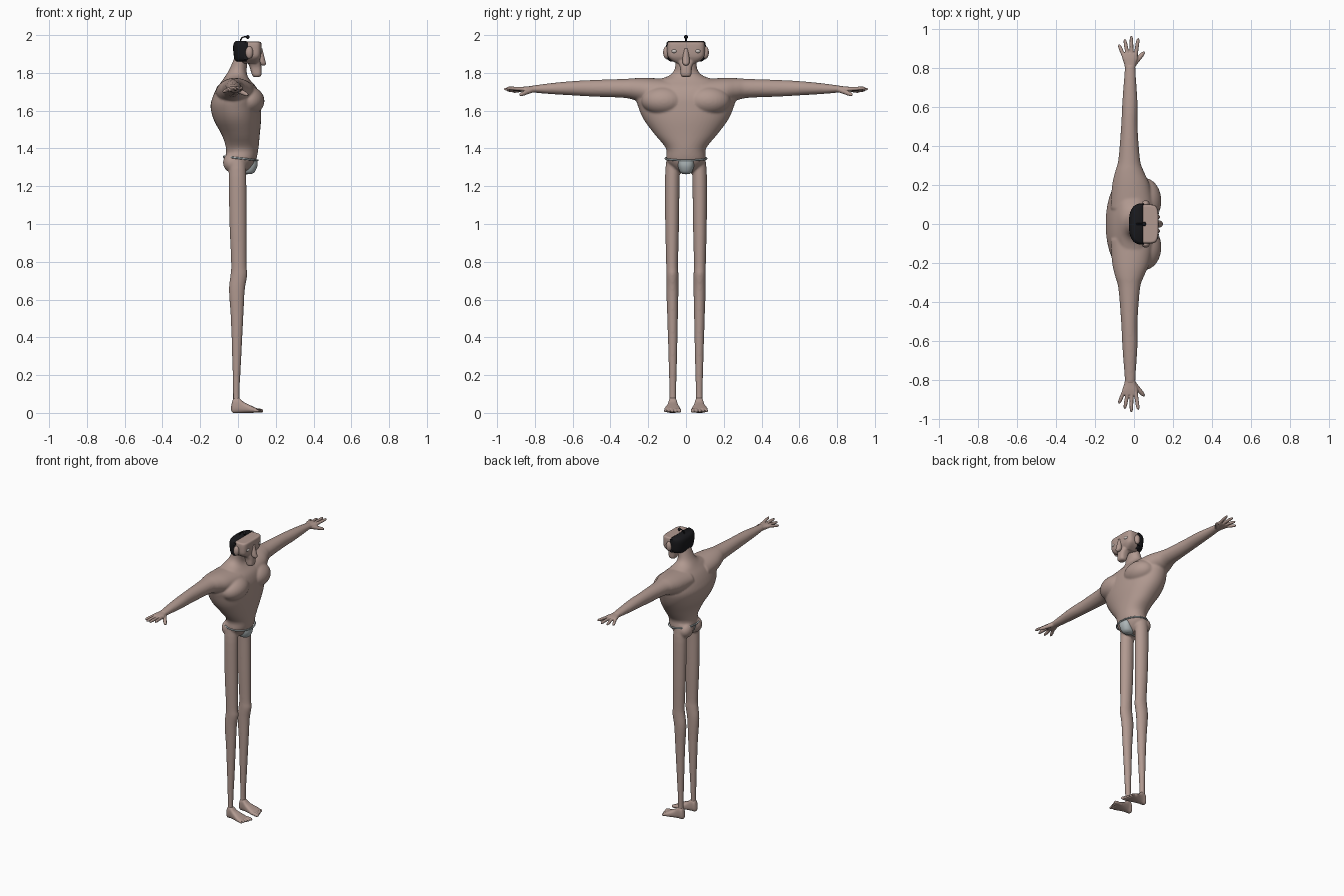
import bpy, bmesh
from math import sin, cos, pi
from mathutils import Vector, Matrix


def material(name, rgb):
    m = bpy.data.materials.new(name)
    m.diffuse_color = (*rgb, 1)
    return m


SKIN = material("skin", (0.44, 0.32, 0.28))
BLACK = material("black_hair", (0.01, 0.01, 0.012))
CLOTH = material("cloth", (0.42, 0.47, 0.48))
WHITE = material("eye_white", (0.6, 0.55, 0.52))


def skin_rings(bm, rings):
    """Bridge closed rings of points and cap both ends."""
    vs = [[bm.verts.new(p) for p in r] for r in rings]
    n = len(vs[0])
    for a, b in zip(vs, vs[1:]):
        for i in range(n):
            bm.faces.new((a[i], a[(i + 1) % n], b[(i + 1) % n], b[i]))
    bm.faces.new(vs[0])
    bm.faces.new(vs[-1])


def smooth_rows(rows, k=4):
    """Catmull-Rom interpolation of profile rows."""
    out = []
    for i in range(len(rows) - 1):
        p0, p1 = rows[max(i - 1, 0)], rows[i]
        p2, p3 = rows[i + 1], rows[min(i + 2, len(rows) - 1)]
        for j in range(k):
            t = j / k
            out.append([0.5 * (2 * b + (c - a) * t + (2 * a - 5 * b + 4 * c - d) * t * t
                               + (3 * b - a - 3 * c + d) * t ** 3)
                        for a, b, c, d in zip(p0, p1, p2, p3)])
    return out + [list(rows[-1])]


def loft(bm, rows, axis, p=2.0, n=40, s=1, k=4):
    """Rows: position on axis, then min/max on the two other axes; s mirrors y."""
    other = [i for i in range(3) if i != axis]
    rings = []
    for t, a0, a1, b0, b1 in smooth_rows(rows, k):
        ring = []
        for i in range(n):
            c, d = cos(2 * pi * i / n), sin(2 * pi * i / n)
            v = [0, 0, 0]
            v[axis] = t
            v[other[0]] = (a0 + a1) / 2 + (a1 - a0) / 2 * abs(c) ** (2 / p) * (1 if c > 0 else -1)
            v[other[1]] = (b0 + b1) / 2 + (b1 - b0) / 2 * abs(d) ** (2 / p) * (1 if d > 0 else -1)
            v[1] *= s
            ring.append(v)
        rings.append(ring)
    skin_rings(bm, rings)


def digit(bm, a, b, ra, rb, s):
    """Rounded finger or toe from a to b."""
    a, b = Vector((a[0], a[1] * s, a[2])), Vector((b[0], b[1] * s, b[2]))
    d = b - a
    u = d.cross(Vector((0, 0, 1))).normalized()
    v = d.cross(u).normalized()
    prof = [(0, 1), (0.45, 1.0), (0.6, 1.08), (0.85, 1.0), (0.95, 0.7), (1, 0.25)]
    skin_rings(bm, [[a + d * t + (u * cos(i * pi / 6) + v * sin(i * pi / 6)) * (ra + (rb - ra) * t) * f
                     for i in range(12)] for t, f in prof])


def ball(bm, c, r):
    bmesh.ops.create_uvsphere(bm, u_segments=32, v_segments=20, radius=1,
                              matrix=Matrix.Translation(c) @ Matrix.Diagonal((*r, 1)))


def finish(bm, name, mat, voxel=0, relax=0):
    bmesh.ops.recalc_face_normals(bm, faces=bm.faces)
    me = bpy.data.meshes.new(name)
    for f in bm.faces:
        f.smooth = True
    bm.to_mesh(me)
    bm.free()
    me.materials.append(mat)
    ob = bpy.data.objects.new(name, me)
    bpy.context.collection.objects.link(ob)
    if voxel:
        r = ob.modifiers.new("fuse", 'REMESH')
        r.mode, r.voxel_size, r.use_smooth_shade = 'VOXEL', voxel, True
        m = ob.modifiers.new("relax", 'SMOOTH')
        m.factor, m.iterations = 0.5, relax
    return ob


def cord(name, pts, radius, mat, cyclic=False):
    cu = bpy.data.curves.new(name, 'CURVE')
    cu.dimensions, cu.bevel_depth, cu.bevel_resolution = '3D', radius, 3
    cu.use_fill_caps = True
    sp = cu.splines.new('POLY')
    sp.points.add(len(pts) - 1)
    for q, p in zip(sp.points, pts):
        q.co = (*p, 1)
    sp.use_cyclic_u = cyclic
    cu.materials.append(mat)
    bpy.context.collection.objects.link(bpy.data.objects.new(name, cu))


def sym(rows):
    return [(z, a, b, -w, w) for z, a, b, w in rows]


# Body: torso and neck, then arms, legs, chest and buttocks fused together
bm = bmesh.new()
loft(bm, sym([(1.27, -0.02, 0.05, 0.025), (1.30, -0.055, 0.075, 0.075), (1.34, -0.068, 0.096, 0.104),
              (1.40, -0.063, 0.108, 0.106), (1.47, -0.085, 0.115, 0.162), (1.55, -0.128, 0.122, 0.222),
              (1.62, -0.145, 0.122, 0.253), (1.67, -0.135, 0.118, 0.262), (1.72, -0.112, 0.10, 0.23),
              (1.76, -0.083, 0.066, 0.16), (1.785, -0.066, 0.05, 0.09), (1.82, -0.045, 0.046, 0.06),
              (1.89, -0.015, 0.055, 0.055)]), 2, 2.1, 56)
for s in (1, -1):
    loft(bm, [(0.08, -0.12, 0.10, 1.63, 1.768), (0.2, -0.112, 0.08, 1.635, 1.773),
              (0.27, -0.096, 0.05, 1.655, 1.772), (0.33, -0.08, 0.031, 1.668, 1.768),
              (0.5, -0.066, 0.018, 1.675, 1.762), (0.62, -0.06, 0.018, 1.682, 1.755),
              (0.72, -0.053, 0.012, 1.688, 1.745), (0.82, -0.045, 0.006, 1.697, 1.732)], 1, s=s)
    loft(bm, [(0.03, -0.028, 0.015, 0.05, 0.09), (0.1, -0.026, 0.008, 0.052, 0.088),
              (0.3, -0.031, 0.018, 0.047, 0.093), (0.5, -0.038, 0.028, 0.043, 0.099),
              (0.65, -0.048, 0.036, 0.04, 0.104), (0.73, -0.04, 0.049, 0.04, 0.105),
              (0.79, -0.036, 0.045, 0.042, 0.105), (1.0, -0.045, 0.045, 0.037, 0.11),
              (1.25, -0.049, 0.044, 0.034, 0.111), (1.37, -0.045, 0.04, 0.03, 0.1)], 2, s=s)
    ball(bm, (0.052, s * 0.118, 1.652), (0.088, 0.118, 0.078))
    ball(bm, (-0.034, s * 0.05, 1.325), (0.045, 0.052, 0.052))
finish(bm, "body", SKIN, 0.006, 7)

# Hands
for s, side in ((1, "left"), (-1, "right")):
    bm = bmesh.new()
    loft(bm, [(0.785, -0.044, 0.004, 1.697, 1.733), (0.82, -0.05, 0.01, 1.696, 1.73),
              (0.85, -0.06, 0.02, 1.698, 1.728), (0.875, -0.056, 0.018, 1.702, 1.724)], 1, 2.4, s=s)
    for x0, y0, x1, y1, z1 in ((-0.048, 0.85, -0.078, 0.92, 1.7), (-0.032, 0.86, -0.048, 0.948, 1.706),
                               (-0.012, 0.86, -0.014, 0.965, 1.714), (0.008, 0.86, 0.022, 0.953, 1.72)):
        digit(bm, (x0, y0, 1.714), (x1, y1, z1), 0.011, 0.008, s)
    digit(bm, (-0.005, 0.815, 1.71), (0.054, 0.882, 1.682), 0.015, 0.009, s)
    finish(bm, side + "_hand", SKIN, 0.003, 3)

    # Foot with five toes
    bm = bmesh.new()
    loft(bm, [(-0.036, 0.063, 0.077, 0.012, 0.035), (-0.025, 0.05, 0.09, 0.0, 0.075),
              (0.0, 0.047, 0.093, 0.0, 0.084), (0.03, 0.04, 0.1, 0.0, 0.058),
              (0.07, 0.03, 0.114, 0.0, 0.038), (0.1, 0.032, 0.112, 0.002, 0.024)], 0, 2.6, s=s)
    for i in range(5):
        y = 0.034 + 0.0195 * i
        r = 0.0125 - 0.001 * i
        digit(bm, (0.075, 0.04 + 0.016 * i, 0.016), (0.134 - 0.006 * i, y, 0.01), r, r * 0.8, s)
    finish(bm, side + "_foot", SKIN, 0.003, 3)

# Head: wide boxy skull, long chin, pointed nose and ears
bm = bmesh.new()
loft(bm, sym([(1.85, 0.02, 0.10, 0.05), (1.868, 0.012, 0.113, 0.08), (1.89, 0.008, 0.122, 0.097),
              (1.93, 0.006, 0.125, 0.1), (1.958, 0.008, 0.124, 0.098), (1.965, 0.014, 0.118, 0.092)]), 2, 4.5, 56)
loft(bm, sym([(1.778, 0.085, 0.112, 0.018), (1.79, 0.074, 0.124, 0.028), (1.83, 0.062, 0.124, 0.032),
              (1.86, 0.05, 0.118, 0.045), (1.9, 0.045, 0.11, 0.06)]), 2, 2.8)
finish(bm, "head", SKIN, 0.004, 3)

bm = bmesh.new()
loft(bm, sym([(1.838, 0.128, 0.14, 0.005), (1.848, 0.112, 0.148, 0.016), (1.87, 0.105, 0.143, 0.019),
              (1.93, 0.105, 0.128, 0.01)]), 2, 2)
finish(bm, "nose", SKIN)

for s, side in ((1, "left"), (-1, "right")):
    bm = bmesh.new()
    ball(bm, (0.06, s * 0.104, 1.908), (0.02, 0.017, 0.033))
    finish(bm, side + "_ear", SKIN)
    bm = bmesh.new()
    ball(bm, (0.118, s * 0.062, 1.915), (0.01, 0.015, 0.01))
    finish(bm, side + "_eye", WHITE)
    bm = bmesh.new()
    bmesh.ops.create_cube(bm, size=1, matrix=Matrix.Translation((0.042, s * 0.098, 1.915))
                          @ Matrix.Diagonal((0.02, 0.012, 0.09, 1)))
    for f in bm.faces:
        f.smooth = False
    finish(bm, side + "_sideburn", BLACK).data.shade_flat()

# Hair: rounded cap over the back of the skull, cut flat at the front
bm = bmesh.new()
loft(bm, sym([(1.86, -0.012, 0.11, 0.08), (1.875, -0.02, 0.11, 0.1), (1.93, -0.026, 0.11, 0.105),
              (1.957, -0.022, 0.11, 0.103), (1.97, -0.01, 0.11, 0.094)]), 2, 2.6, 56)
cut = bmesh.ops.bisect_plane(bm, geom=bm.verts[:] + bm.edges[:] + bm.faces[:],
                             plane_co=(0.045, 0, 0), plane_no=(1, 0, 0), clear_outer=True)
bmesh.ops.holes_fill(bm, edges=[e for e in bm.edges if e.is_boundary], sides=0)
finish(bm, "hair", BLACK)
cord("hair_curl", [(0.012, 0, 1.96), (0.014, 0, 1.975), (0.022, 0, 1.987), (0.036, 0, 1.992),
                   (0.055, 0, 1.991)], 0.004, BLACK)
bm = bmesh.new()
ball(bm, (0.052, 0, 1.99), (0.01, 0.011, 0.01))
finish(bm, "hair_tip", BLACK)

# Underwear: waist cord, front pouch and rear strap
cord("waist_cord", [(0.015 + 0.09 * cos(i * pi / 20), 0.109 * sin(i * pi / 20), 1.347 - 0.01 * cos(i * pi / 20))
                    for i in range(40)], 0.005, CLOTH, True)
bm = bmesh.new()
loft(bm, sym([(1.264, 0.03, 0.07, 0.016), (1.275, 0.015, 0.088, 0.032), (1.305, 0.02, 0.102, 0.042),
              (1.335, 0.04, 0.103, 0.043)]), 2, 2.3)
finish(bm, "pouch", CLOTH)
cord("rear_strap", [(0.05, 0, 1.268), (0.0, 0, 1.268), (-0.04, 0, 1.285), (-0.064, 0, 1.32),
                    (-0.073, 0, 1.356)], 0.005, CLOTH)
